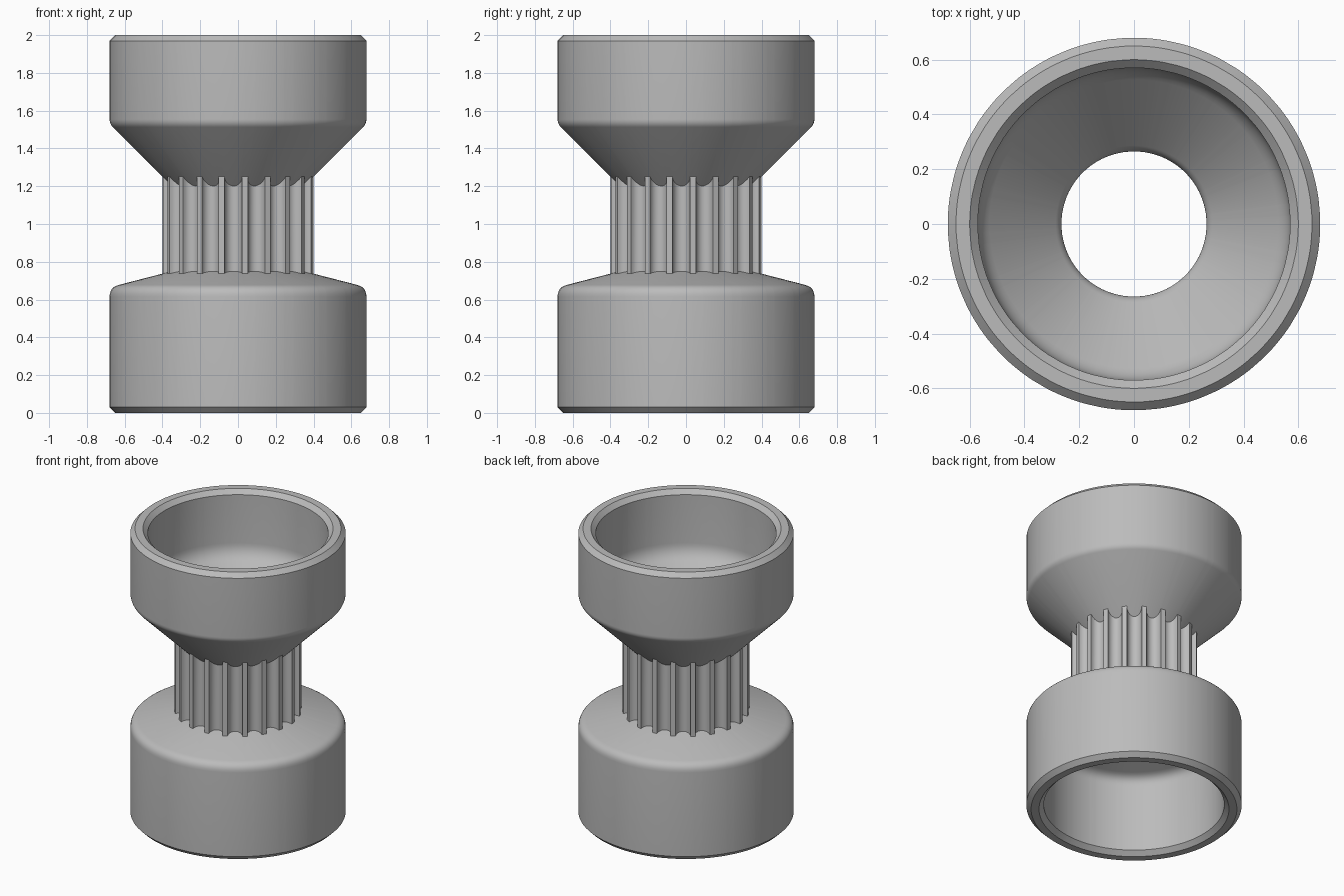
import bpy, bmesh, math
from mathutils import Vector

cube = bpy.data.objects.get("Cube")
if cube:
    bpy.data.objects.remove(cube, do_unlink=True)

grey = bpy.data.materials.new("plain grey")
grey.use_nodes = True
colour = (0.5, 0.5, 0.5, 1)
grey.diffuse_color = colour
grey.node_tree.nodes["Principled BSDF"].inputs["Base Color"].default_value = colour

FLUTES, ARC_STEPS = 20, 10
NECK_R, FLUTE_R = 0.4, 0.047


def flute_outline():
    """Angle and radius around the neck: round grooves between narrow ridges."""
    points = []
    for k in range(FLUTES):
        middle = math.radians(-90 + 5.3) + (k + 0.5) * math.tau / FLUTES
        for i in range(ARC_STEPS + 1):
            t = math.pi * (i / ARC_STEPS - 0.5)
            out = NECK_R - 0.002 - FLUTE_R * math.cos(t)
            side = FLUTE_R * math.sin(t)
            points.append((middle + math.atan2(side, out), math.hypot(out, side)))
    return points


def rounded(profile, steps=6):
    """Replace each corner that has a rounding length with a curve.
    Entries are radius, height, rounding, and the slope of a fluted corner."""
    result = []
    for i, (r, z, cut, slope) in enumerate(profile):
        p = Vector((r, z))
        if not cut:
            result.append((r, z, slope))
            continue
        before = Vector(profile[i - 1][:2])
        after = Vector(profile[(i + 1) % len(profile)][:2])
        a = p + (before - p).normalized() * cut
        b = p + (after - p).normalized() * cut
        for s in range(steps + 1):
            u = s / steps
            q = a * (1 - u) ** 2 + p * 2 * u * (1 - u) + b * u * u
            result.append((q.x, q.y, None))
    return result


# Closed section: outside from bottom to top, then down the hollow inside
section = rounded([
    (0.57, 0.03, 0, None), (0.60, 0, 0, None),
    (0.65, 0, 0, None), (0.68, 0.03, 0, None),
    (0.68, 0.665, 0.05, None),
    (NECK_R, 0.737, 0, -0.26), (NECK_R, 1.25, 0, 1.0),
    (0.68, 1.53, 0.025, None),
    (0.68, 1.97, 0, None), (0.65, 2, 0, None),
    (0.60, 2, 0, None), (0.57, 1.97, 0, None),
    (0.57, 1.575, 0.06, None), (0.265, 1.27, 0.03, None),
    (0.265, 0.63, 0.02, None), (0.57, 0.55, 0.06, None),
])

# Turn the section about z, letting the neck follow the flutes
outline = flute_outline()
bm = bmesh.new()
columns = []
for angle, neck in outline:
    column = []
    for r, z, slope in section:
        if slope is not None:
            z += (neck - r) * slope
            r = neck
        column.append(bm.verts.new((r * math.cos(angle), r * math.sin(angle), z)))
    columns.append(column)
for i, column in enumerate(columns):
    following = columns[(i + 1) % len(columns)]
    for j in range(len(section)):
        n = (j + 1) % len(section)
        bm.faces.new((column[j], following[j], following[n], column[n]))
bmesh.ops.recalc_face_normals(bm, faces=bm.faces)

mesh = bpy.data.meshes.new("fluted_double_cup")
bm.to_mesh(mesh)
bm.free()
mesh.materials.append(grey)
body = bpy.data.objects.new("fluted_double_cup", mesh)
bpy.context.collection.objects.link(body)
bpy.ops.object.select_all(action="DESELECT")
body.select_set(True)
bpy.context.view_layer.objects.active = body
bpy.ops.object.shade_smooth_by_angle(angle=math.radians(30))
